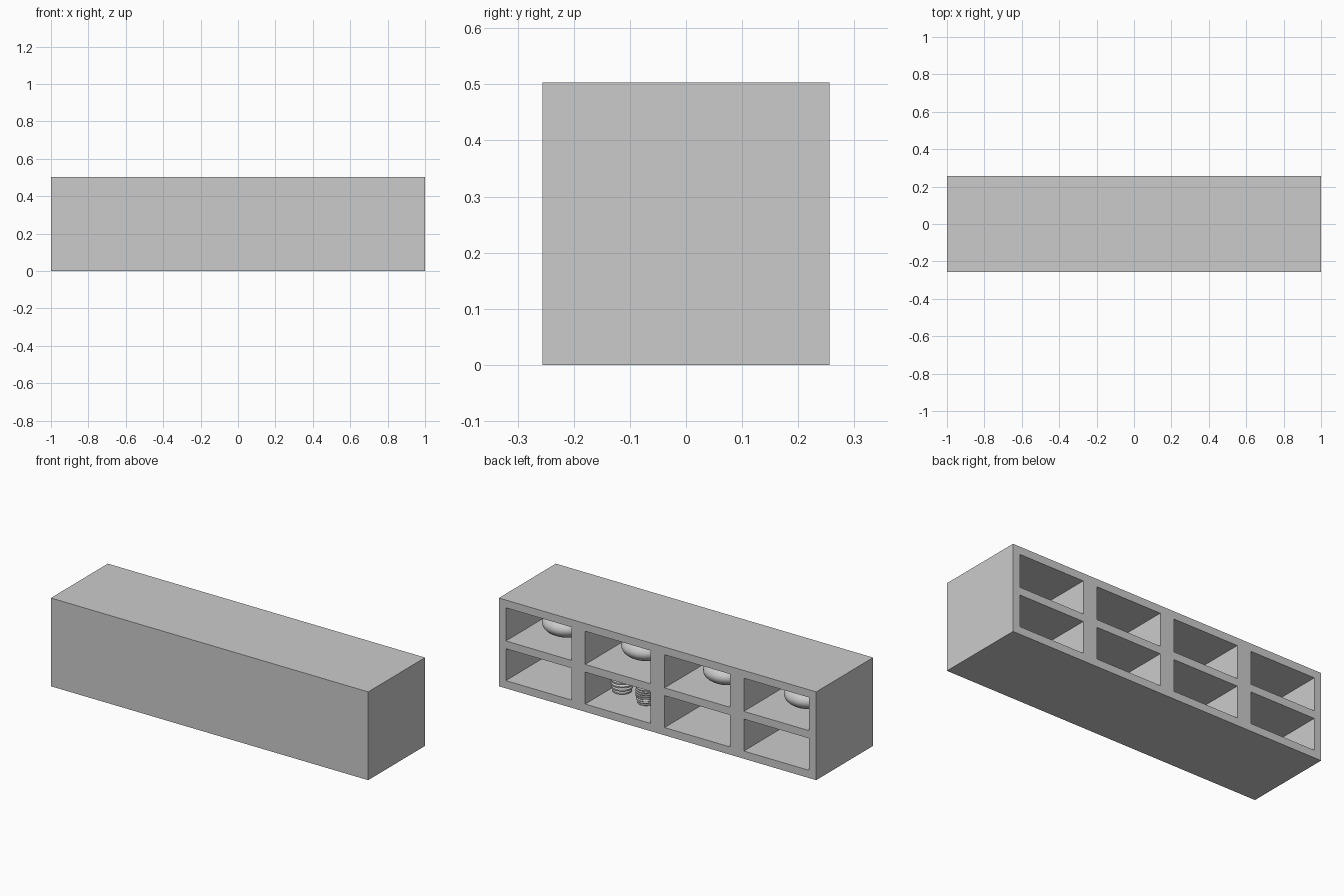
import bpy
import math

if "Cube" in bpy.data.objects:
    bpy.data.objects.remove(bpy.data.objects["Cube"])

grey = bpy.data.materials.new("plain_grey")
grey.use_nodes = True
COLOUR = (0.6, 0.6, 0.6, 1)
grey.diffuse_color = COLOUR
grey.node_tree.nodes["Principled BSDF"].inputs["Base Color"].default_value = COLOUR

W, D, H = 2.0, 0.512, 0.503   # overall size
T = 0.044                     # board thickness
BAY = W / 4
ROW_FLOORS = (T, 0.27)


def board(name, x, y, z):
    """Box spanning the given (low, high) ranges."""
    bpy.ops.mesh.primitive_cube_add(size=1, location=[sum(r) / 2 for r in (x, y, z)])
    ob = bpy.context.object
    ob.name = name
    ob.scale = [r[1] - r[0] for r in (x, y, z)]
    bpy.ops.object.transform_apply(location=False, rotation=False, scale=True)
    ob.data.materials.append(grey)


def turned(name, profile, location, sides=32):
    """Smooth solid of revolution from (radius, height) points."""
    verts, faces = [], []
    for r, z in profile:
        for i in range(sides):
            a = math.tau * i / sides
            verts.append((r * math.cos(a), r * math.sin(a), z))
    for k in range(len(profile) - 1):
        for i in range(sides):
            j = (i + 1) % sides
            faces.append((k * sides + i, k * sides + j, (k + 1) * sides + j, (k + 1) * sides + i))
    faces.append(tuple(reversed(range(sides))))
    faces.append(tuple(range(len(verts) - sides, len(verts))))
    mesh = bpy.data.meshes.new(name)
    mesh.from_pydata(verts, [], faces)
    mesh.materials.append(grey)
    ob = bpy.data.objects.new(name, mesh)
    bpy.context.collection.objects.link(ob)
    ob.location = location
    bpy.ops.object.select_all(action="DESELECT")
    ob.select_set(True)
    bpy.context.view_layer.objects.active = ob
    bpy.ops.object.shade_smooth_by_angle(angle=math.radians(40))


# Carcass: closed front, open back
full_x, full_y = (-W / 2, W / 2), (-D / 2, D / 2)
inner_y = (-D / 2 + T, D / 2)
inner_z = (T, H - T)
board("bottom_board", full_x, full_y, (0, T))
board("top_board", full_x, full_y, (H - T, H))
board("front_panel", full_x, (-D / 2, -D / 2 + T), inner_z)
for name, s in (("left_side", 1), ("right_side", -1)):
    board(name, sorted((s * W / 2, s * (W / 2 - T))), inner_y, inner_z)

# Uprights between the bays, and a shelf in each bay
for i in range(1, 4):
    x = -W / 2 + i * BAY
    board(f"divider_{i}", (x - T, x + T), inner_y, inner_z)
for i in range(4):
    x = -W / 2 + i * BAY
    board(f"shelf_{i + 1}", (x + T, x + BAY - T), inner_y, (ROW_FLOORS[1] - T, ROW_FLOORS[1]))

# Rounded pots, one on each shelf
R, HALF, STEPS = 0.13, 0.066, 20
pot = []
for k in range(1, STEPS):
    a = math.pi * k / STEPS
    pot.append((R * math.sin(a), HALF * (1 - math.cos(a))))
for i, x in enumerate((0.75, 0.25, -0.265, -0.775)):
    turned(f"round_pot_{i + 1}", pot, (x, 0, ROW_FLOORS[1]))

# Ringed jars in one lower bay
def ringed(rings, radius, ring_height, groove):
    points = []
    for k in range(rings):
        bulge = radius * (0.78 + 0.22 * math.sin(math.pi * (k + 0.5) / rings))
        z = k * ring_height
        points += [(bulge * groove, z), (bulge, z + ring_height * 0.3),
                   (bulge, z + ring_height * 0.7)]
    points.append((points[0][0], rings * ring_height))
    return points

turned("stacked_ring_jar", ringed(6, 0.06, 0.02, 0.7), (0.388, 0.02, T))
turned("ribbed_jar", ringed(10, 0.055, 0.012, 0.92), (0.21, 0.06, T))
